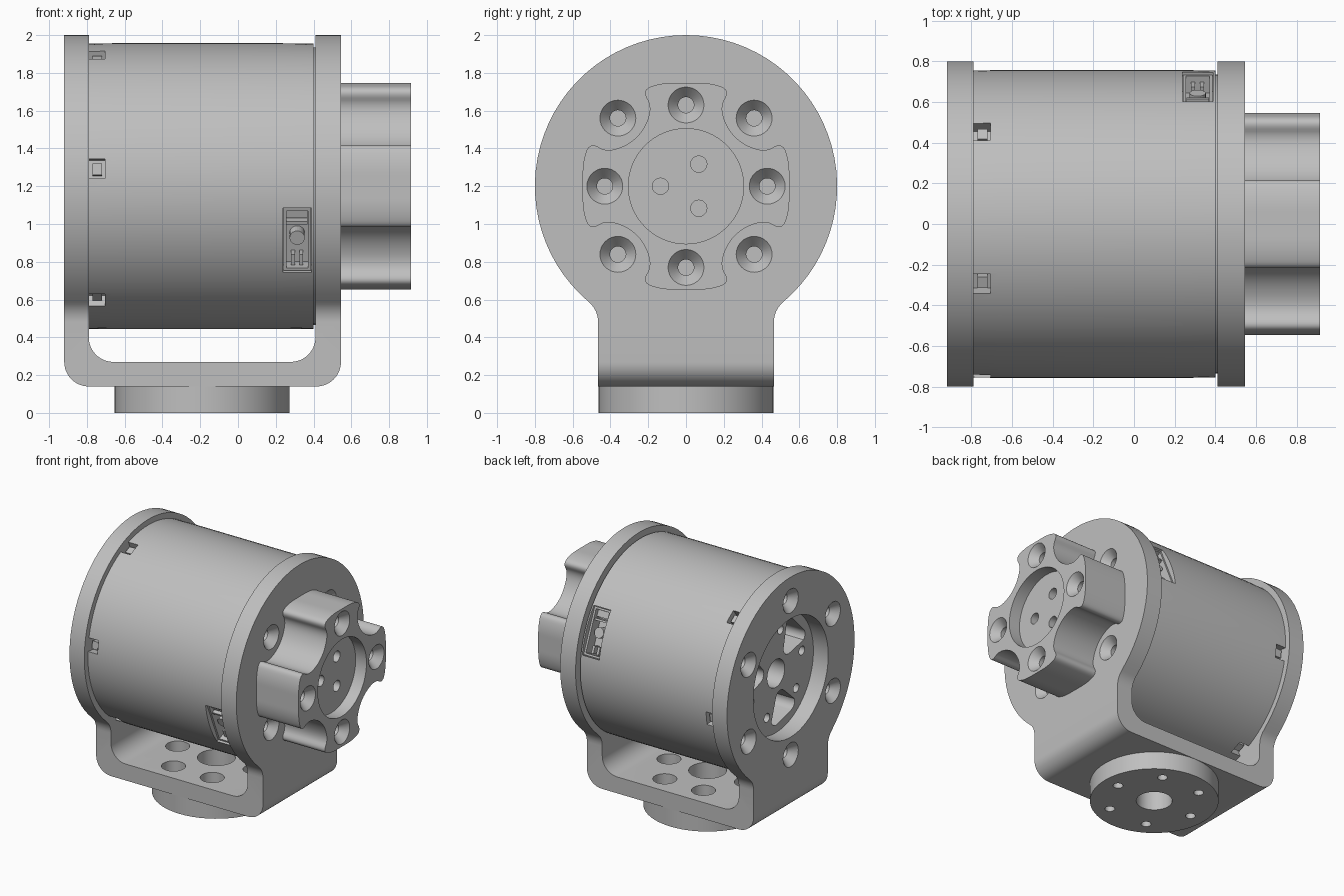
import bpy, bmesh
from math import sin, cos, pi, radians, sqrt, hypot, atan2
from mathutils import Matrix, Vector

if "Cube" in bpy.data.objects:
    bpy.data.objects.remove(bpy.data.objects["Cube"], do_unlink=True)

AXIS_Z = 1.2                       # height of the motor axis
T, R = Matrix.Translation, Matrix.Rotation
AXIS_X = Matrix(((0, 0, 1, 0), (1, 0, 0, 0), (0, 1, 0, 0), (0, 0, 0, 1)))   # (y, z) drawn, x extruded
AXIS_Y = R(pi / 2, 4, 'X')                                                 # (x, z) drawn, -y extruded

grey = bpy.data.materials.new("plain_grey")
grey.use_nodes = True
COLOUR = (0.52, 0.52, 0.52, 1)
grey.diffuse_color = COLOUR
grey.node_tree.nodes["Principled BSDF"].inputs["Base Color"].default_value = COLOUR


def loft(bm, rings):
    """Join rings of points into a closed solid."""
    loops = [[bm.verts.new(p) for p in ring] for ring in rings]
    n = len(loops[0])
    for a, b in zip(loops, loops[1:]):
        for i in range(n):
            bm.faces.new((a[i], a[(i + 1) % n], b[(i + 1) % n], b[i]))
    bm.faces.new(loops[0][::-1])
    bm.faces.new(loops[-1])


def lathe(bm, profile, m, n=32):
    """Turn (radius, height) pairs around the local z axis."""
    loft(bm, [[m @ Vector((r * cos(2 * pi * i / n), r * sin(2 * pi * i / n), h)) for i in range(n)]
              for r, h in profile])


def prism(bm, outline, low, high, m):
    loft(bm, [[m @ Vector((u, v, h)) for u, v in outline] for h in (low, high)])


def box(bm, size, m):
    bmesh.ops.create_cube(bm, size=1, matrix=m @ Matrix.Diagonal((*size, 1)))


def arc(cx, cy, r, a, b, n=12):
    return [(cx + r * cos(radians(a + (b - a) * i / n)), cy + r * sin(radians(a + (b - a) * i / n)))
            for i in range(n + 1)]


def finish(name, bm):
    bmesh.ops.recalc_face_normals(bm, faces=bm.faces)
    mesh = bpy.data.meshes.new(name)
    bm.to_mesh(mesh)
    bm.free()
    ob = bpy.data.objects.new(name, mesh)
    bpy.context.collection.objects.link(ob)
    mesh.materials.append(grey)
    return ob


def carve(ob, bm, operation='DIFFERENCE'):
    """Apply a boolean with the cutter held in bm, then drop the cutter."""
    cutter = finish("cutter", bm)
    cutter.hide_render = True
    mod = ob.modifiers.new("carve", 'BOOLEAN')
    mod.operation, mod.object, mod.solver, mod.use_self = operation, cutter, 'EXACT', True
    mesh = bpy.data.meshes.new_from_object(ob.evaluated_get(bpy.context.evaluated_depsgraph_get()))
    ob.modifiers.clear()
    ob.data = mesh
    bpy.data.objects.remove(cutter, do_unlink=True)


def smooth(ob):
    bpy.ops.object.select_all(action='DESELECT')
    ob.select_set(True)
    bpy.context.view_layer.objects.active = ob
    bpy.ops.object.shade_smooth_by_angle(angle=radians(28))


def face_point(x, r, angle):
    return T((x, r * cos(radians(angle)), AXIS_Z + r * sin(radians(angle))))


def screw(depth):
    """Countersunk screw hole, opening at height 0."""
    return [(0.042, -depth), (0.042, -0.06), (0.095, 0), (0.095, 0.02)]


# Bracket: a U strip trimmed by the round-headed side outline
outer, inner = 0.13, 0.13
u_shape = ([(0.545, 2.1), (0.41, 2.1)] + arc(0.41 - inner, 0.27 + inner, inner, 0, -90)
           + arc(-0.79 + inner, 0.27 + inner, inner, -90, -180) + [(-0.79, 2.1), (-0.92, 2.1)]
           + arc(-0.92 + outer, 0.14 + outer, outer, 180, 270)
           + arc(0.545 - outer, 0.14 + outer, outer, 270, 360))
bm = bmesh.new()
prism(bm, u_shape, -0.9, 0.9, AXIS_Y)
bracket = finish("bracket", bm)

fillet, neck, fillet_z = 0.14, 0.465, 0.48
tangent = atan2(fillet_z - AXIS_Z, neck + fillet) * 180 / pi
side = [(neck, 0.1)] + arc(neck + fillet, fillet_z, fillet, 180, 180 + tangent, 6)
side += arc(0, AXIS_Z, 0.8, tangent, 90, 30)[1:]
side += [(-y, z) for y, z in side[-2::-1]]
bm = bmesh.new()
prism(bm, side, -1.2, 1.2, AXIS_X)
carve(bracket, bm, 'INTERSECT')

# Bracket holes: output side screws, rear window and screws, floor bores
FLIP = R(pi, 4, 'Z') @ AXIS_X
bm = bmesh.new()
for i in range(4):
    lathe(bm, screw(0.2), face_point(0.545, 0.51, 45 + 90 * i) @ AXIS_X)
for i in range(6):
    lathe(bm, screw(0.2), face_point(-0.92, 0.61, 30 + 60 * i) @ FLIP)
    a = radians(60 * i)
    lathe(bm, [(0.087, 0.1), (0.087, 0.35)], T((-0.19 + 0.34 * cos(a), 0.34 * sin(a), 0)))
lathe(bm, [(0.47, -1), (0.47, -0.7)], T((0, 0, AXIS_Z)) @ AXIS_X, 64)
lathe(bm, [(0.137, 0.1), (0.137, 0.35)], T((-0.19, 0, 0)))
carve(bracket, bm)
smooth(bracket)

# Round base with bolt circle
bm = bmesh.new()
lathe(bm, [(0.463, 0), (0.463, 0.14)], T((-0.19, 0, 0)), 64)
base = finish("base_disc", bm)
bm = bmesh.new()
lathe(bm, [(0.13, -0.1), (0.13, 0.3)], T((-0.19, 0, 0)))
for i in range(6):
    a = radians(60 * i)
    lathe(bm, [(0.036, -0.1), (0.036, 0.3)], T((-0.19 + 0.34 * cos(a), 0.34 * sin(a), 0)), 20)
carve(base, bm)
smooth(base)

# Motor housing
bm = bmesh.new()
lathe(bm, [(0.755, -0.79), (0.757, -0.66), (0.757, 0.23), (0.755, 0.40), (0.735, 0.40), (0.735, 0.41)],
      T((0, 0, AXIS_Z)) @ AXIS_X, 96)
housing = finish("motor_housing", bm)


def radial(angle, x, r):
    """Frame on the housing wall: local y points outward."""
    return T((0, 0, AXIS_Z)) @ R(radians(angle), 4, 'X') @ T((x, r, 0))


notches = [173 - 60 * i for i in range(6)]
plugs = [23, 203]
bm = bmesh.new()
for a in notches:
    box(bm, (0.10, 0.14, 0.105), radial(a, -0.755, 0.755))
for a in plugs:
    box(bm, (0.15, 0.20, 0.37), radial(a, 0.313, 0.73))
# Rear face: centre bore, three slots and six small holes
rear = T((-0.79, 0, AXIS_Z)) @ FLIP
lathe(bm, [(0.11, -0.3), (0.11, 0.1)], rear)
for i in range(3):
    turn = rear @ R(radians(45 + 120 * i), 4, 'Z')
    slot = arc(0.22, 0, 0.06, 120, 240, 6) + arc(0.34, -0.09, 0.06, 270, 360, 6) + arc(0.34, 0.09, 0.06, 0, 90, 6)
    prism(bm, slot, -0.2, 0.1, turn)
    for s in (-35, 35):
        lathe(bm, [(0.035, -0.1), (0.035, 0.1)], turn @ R(radians(s), 4, 'Z') @ T((0.33, 0, 0)), 20)
carve(housing, bm)
smooth(housing)

# Clips sitting in the housing notches
bm = bmesh.new()
for a in notches:
    box(bm, (0.05, 0.05, 0.06), radial(a, -0.745, 0.71))
finish("housing_clips", bm)

# Cable sockets: rim, latch block, pins and a round post
bm = bmesh.new()
for a in plugs:
    for s in (-1, 1):
        box(bm, (0.015, 0.09, 0.36), radial(a, 0.313 + s * 0.065, 0.675))
        box(bm, (0.13, 0.09, 0.015), radial(a, 0.313, 0.675) @ T((0, 0, s * 0.172)))
        box(bm, (0.02, 0.06, 0.06), radial(a, 0.313 + s * 0.022, 0.66) @ T((0, 0, -0.13 if a < 90 else 0.13)))
    end = 1 if a < 90 else -1
    box(bm, (0.11, 0.06, 0.05), radial(a, 0.313, 0.66) @ T((0, 0, end * 0.135)))
    box(bm, (0.11, 0.08, 0.015), radial(a, 0.313, 0.67) @ T((0, 0, end * 0.09)))
    lathe(bm, [(0.04, -0.05), (0.04, 0.03)], radial(a, 0.313, 0.67) @ R(-pi / 2, 4, 'X'), 20)
finish("cable_sockets", bm)

# Four-lobed output horn
quarter = [(0.547, 0), (0.547, 0.13), (0.51, 0.235), (0.41, 0.175),
           (0.25, 0.25), (0.175, 0.41), (0.235, 0.51), (0.13, 0.547)]
horn_outline = []
for i in range(4):
    c, s = round(cos(i * pi / 2)), round(sin(i * pi / 2))
    horn_outline += [(c * u - s * v, s * u + c * v) for u, v in quarter]
for _ in range(3):                 # round the corners
    pairs = list(zip(horn_outline, horn_outline[1:] + horn_outline[:1]))
    horn_outline = [(p[0] * (1 - t) + q[0] * t, p[1] * (1 - t) + q[1] * t)
                    for p, q in pairs for t in (0.25, 0.75)]
bm = bmesh.new()
prism(bm, horn_outline, 0.545, 0.915, T((0, 0, AXIS_Z)) @ AXIS_X)
horn = finish("output_horn", bm)
bm = bmesh.new()
lathe(bm, [(0.305, 0.82), (0.305, 1)], T((0, 0, AXIS_Z)) @ AXIS_X, 64)
for i in range(4):
    lathe(bm, screw(0.3), face_point(0.915, 0.43, 90 * i) @ AXIS_X)
for i in range(3):
    lathe(bm, [(0.043, 0.7), (0.043, 0.9)], face_point(0, 0.135, 60 + 120 * i) @ AXIS_X, 24)
carve(horn, bm)
smooth(horn)
